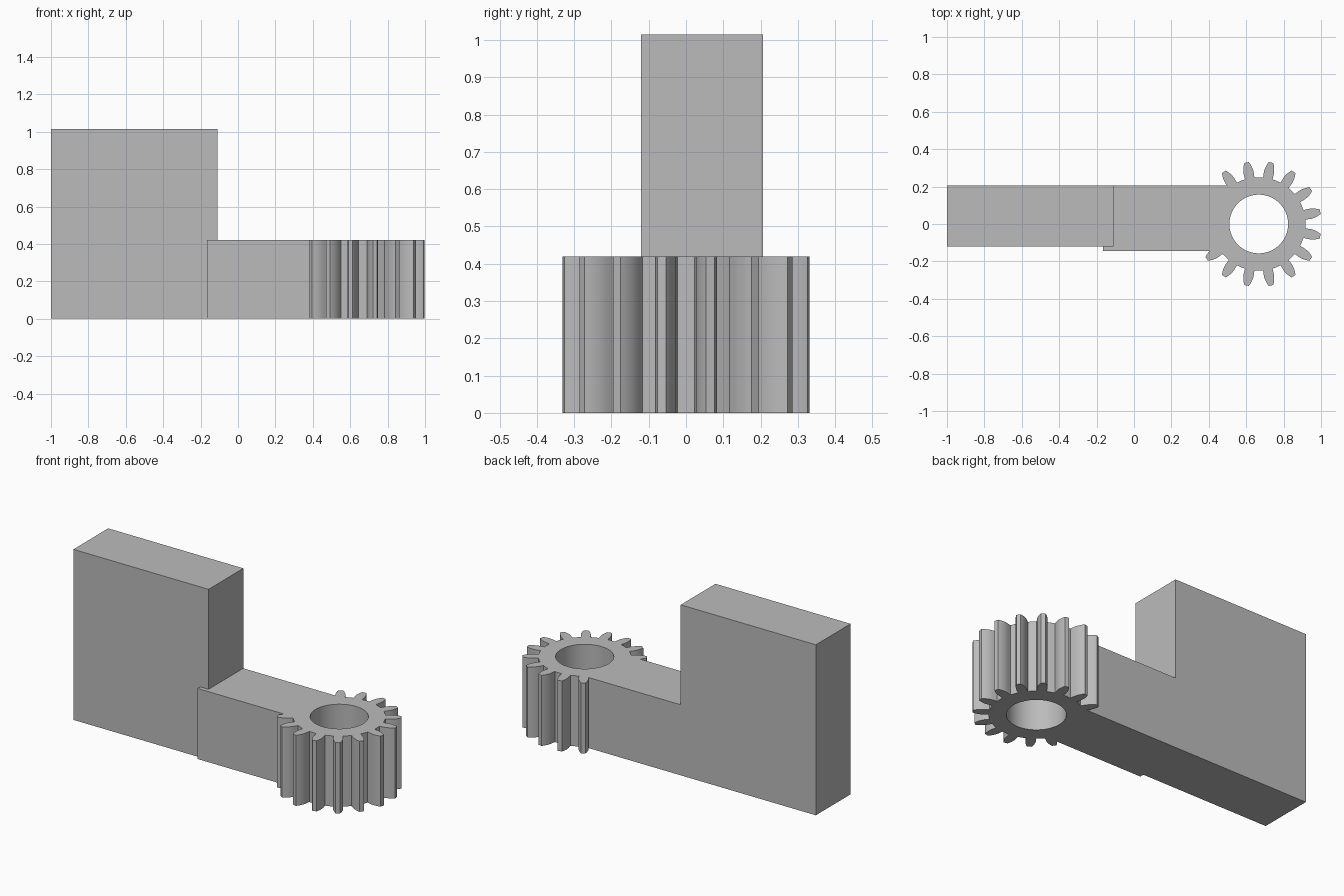
import bpy
import bmesh
from math import cos, sin, pi, radians, asin

cube = bpy.data.objects.get("Cube")
if cube:
    bpy.data.objects.remove(cube, do_unlink=True)

grey = bpy.data.materials.new("plain grey")
grey.use_nodes = True
colour = (0.5, 0.5, 0.5, 1)
grey.diffuse_color = colour
grey.node_tree.nodes["Principled BSDF"].inputs["Base Color"].default_value = colour


def extrude_outline(name, loops, height):
    """Fill closed 2D loops (later ones are holes) and raise them to height."""
    bm = bmesh.new()
    for loop in loops:
        verts = [bm.verts.new((x, y, 0)) for x, y in loop]
        for a, b in zip(verts, verts[1:] + verts[:1]):
            bm.edges.new((a, b))
    bmesh.ops.triangle_fill(bm, edges=bm.edges[:], use_beauty=True)
    raised = bmesh.ops.extrude_face_region(bm, geom=bm.faces[:])["geom"]
    bmesh.ops.translate(bm, vec=(0, 0, height),
                        verts=[v for v in raised if isinstance(v, bmesh.types.BMVert)])
    bmesh.ops.recalc_face_normals(bm, faces=bm.faces[:])
    mesh = bpy.data.meshes.new(name)
    bm.to_mesh(mesh)
    bm.free()
    mesh.materials.append(grey)
    obj = bpy.data.objects.new(name, mesh)
    bpy.context.collection.objects.link(obj)
    bpy.ops.object.select_all(action="DESELECT")
    obj.select_set(True)
    bpy.context.view_layer.objects.active = obj
    bpy.ops.object.shade_smooth_by_angle(angle=radians(32))
    return obj


CX = 0.667           # gear centre
ROOT, HOLE = 0.25, 0.157
FRONT, BACK = -0.145, 0.207
BLOCK_FRONT, BLOCK_END = -0.12, -0.11
LOW = 0.42           # height of arm and gear


def polar(r, a):
    return CX + r * cos(a), r * sin(a)


def arc(r, start, end, steps):
    return [polar(r, start + (end - start) * i / steps) for i in range(steps + 1)]


# Tall block
extrude_outline("tall_block", [[(-1, BLOCK_FRONT), (BLOCK_END, BLOCK_FRONT),
                                (BLOCK_END, BACK), (-1, BACK)]], 1.015)

# Arm, hollowed at its end to receive the gear and stepped around the block
seat = ROOT - 0.004
arm = [(BLOCK_END, BACK)]
arm += arc(seat, pi - asin(BACK / seat), pi - asin(FRONT / seat), 16)
arm += [(-0.165, FRONT), (-0.165, BLOCK_FRONT), (BLOCK_END, BLOCK_FRONT)]
extrude_outline("arm", [arm], LOW)

# Gear ring: teeth that would lie inside the arm are left out
TEETH = 16
STEP = 2 * pi / TEETH
flank = [(0.25, 0.026), (0.265, 0.0265), (0.28, 0.0275), (0.295, 0.026),
         (0.31, 0.0225), (0.324, 0.0175), (0.335, 0.012)]
outline = []
for i in range(TEETH):
    mid = (i + 0.5) * STEP
    if i in (6, 7, 8):
        outline += arc(ROOT, mid - STEP / 2, mid + STEP / 2, 4)[:-1]
        continue
    outline.append(polar(ROOT, mid - STEP / 2))
    outline += [polar(r, mid - w / r) for r, w in flank]
    outline += [polar(r, mid + w / r) for r, w in reversed(flank)]
bore = arc(HOLE, 0, 2 * pi, 64)[:-1]
extrude_outline("gear", [outline, bore], LOW)
